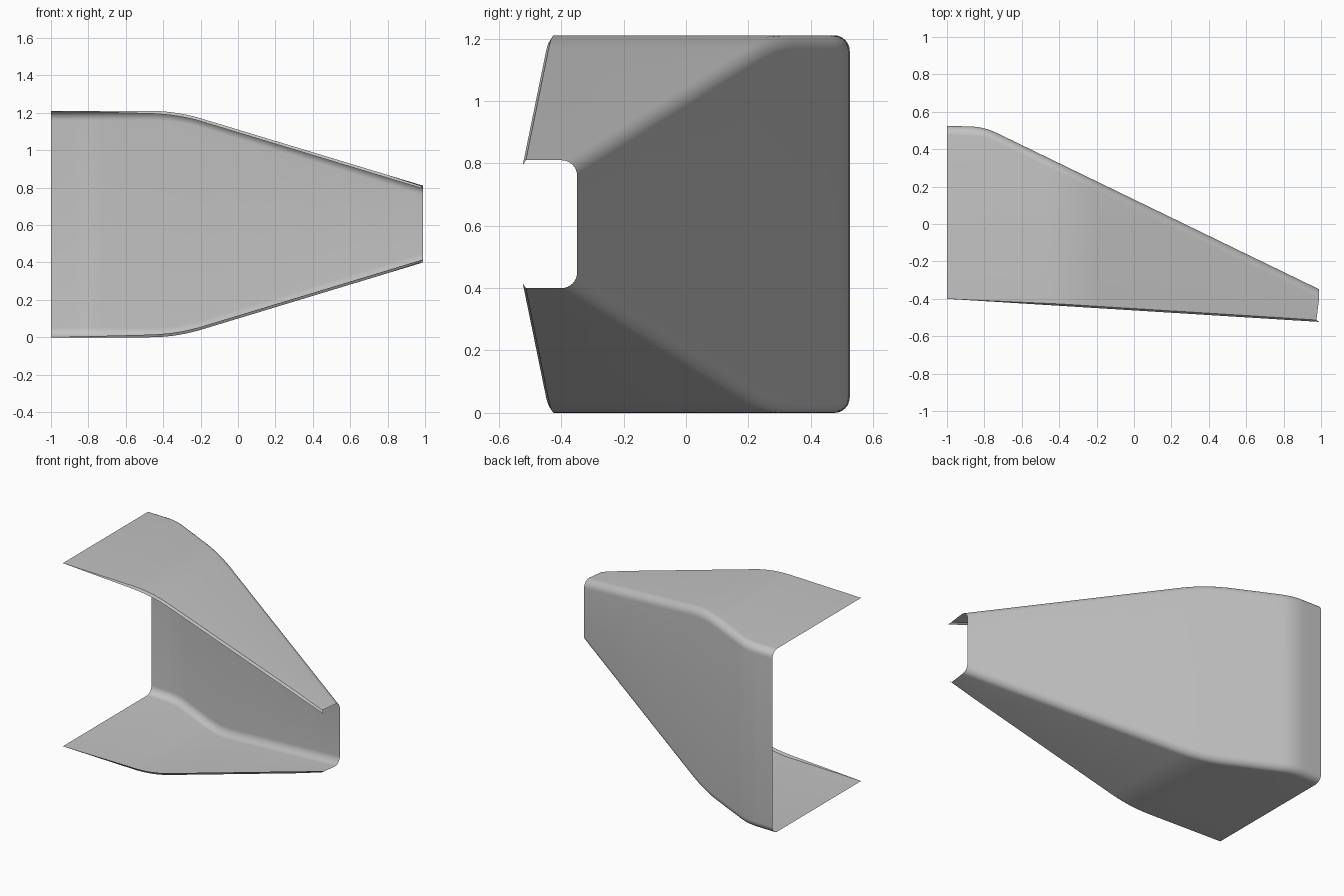
import bpy, bmesh, math

cube = bpy.data.objects.get("Cube")
if cube:
    bpy.data.objects.remove(cube, do_unlink=True)

LEFT, RIGHT = -1.0, 0.99
MID_Z = 0.605
RADIUS = 0.05


def bend(x, at, slope, half):
    """Zero before a rounded bend, a straight slope after it."""
    if x <= at - half:
        return 0.0
    if x >= at + half:
        return slope * (x - at)
    return slope * (x - at + half) ** 2 / (4 * half)


def half_section(x):
    """Upper half of the channel section, from the lip to the back wall."""
    half_h = MID_Z + bend(x, -0.33, -0.303, 0.14)
    back = 0.525 - 0.03 * (x + 1) + bend(x, -0.8, -0.455, 0.07)
    front = -0.40 - 0.062 * (x + 1)
    lip = min(1.0, (x + 1) / 0.6)
    skew = 0.015 * max(0.0, (x - 0.8) / (RIGHT - 0.8))
    pts = [(x, front, half_h - 0.016 * lip),
           (x - skew, front + 0.01 * lip, half_h)]
    for i in range(9):
        a = math.pi / 2 * (1 - i / 8)
        pts.append((x, back - RADIUS + RADIUS * math.cos(a),
                    half_h - RADIUS + RADIUS * math.sin(a)))
    return pts


# Stations along the length, closer together through both bends
stations = [LEFT, -0.94]
stations += [-0.87 + 0.014 * i for i in range(11)]
stations += [-0.66, -0.56]
stations += [-0.47 + 0.02 * i for i in range(15)]
stations += [0.1, 0.4, 0.8, RIGHT]

# Folded channel shell
bm = bmesh.new()
rows = []
for x in stations:
    upper = half_section(x)
    lower = [(px, py, -pz) for px, py, pz in reversed(upper)]
    rows.append([bm.verts.new((px, py, pz + MID_Z)) for px, py, pz in upper + lower])
for a, b in zip(rows, rows[1:]):
    for i in range(len(a) - 1):
        bm.faces.new((a[i], b[i], b[i + 1], a[i + 1]))

# Face the top flange upward and the back wall outward
bm.normal_update()
bm.faces.ensure_lookup_table()
if bm.faces[1].normal.z < 0:
    bmesh.ops.reverse_faces(bm, faces=bm.faces[:])

mesh = bpy.data.meshes.new("channel_shell")
bm.to_mesh(mesh)
bm.free()
shell = bpy.data.objects.new("channel_shell", mesh)
bpy.context.collection.objects.link(shell)

# Plain grey sheet
grey = bpy.data.materials.new("sheet_grey")
grey.use_nodes = True
colour = (0.55, 0.55, 0.55, 1.0)
grey.diffuse_color = colour
grey.node_tree.nodes["Principled BSDF"].inputs["Base Color"].default_value = colour
mesh.materials.append(grey)

bpy.ops.object.select_all(action="DESELECT")
shell.select_set(True)
bpy.context.view_layer.objects.active = shell
bpy.ops.object.shade_smooth_by_angle(angle=math.radians(35))
